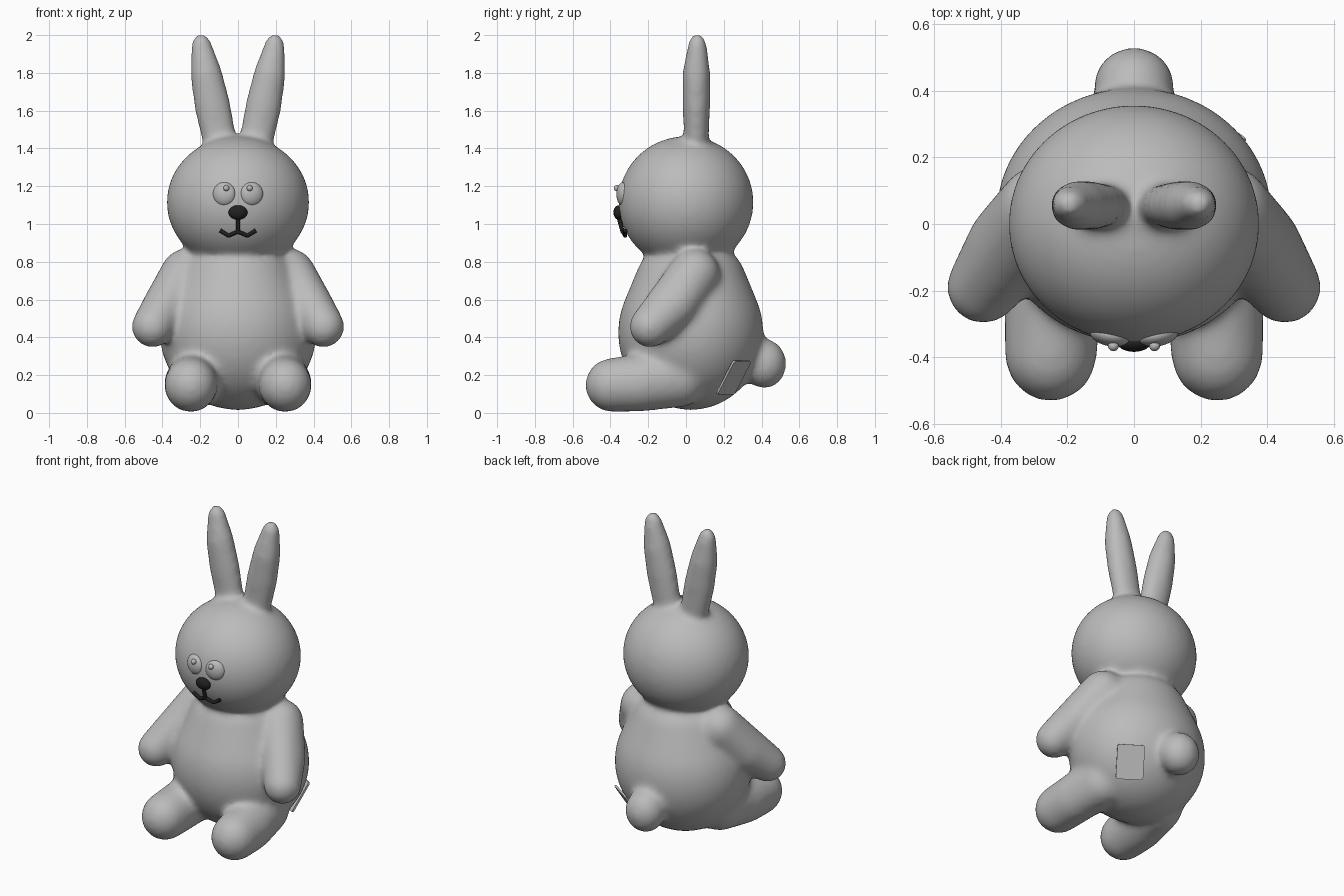
import bpy, bmesh, math
from mathutils import Matrix, Vector

cube = bpy.data.objects.get("Cube")
if cube:
    bpy.data.objects.remove(cube)


def material(name, value):
    mat = bpy.data.materials.new(name)
    mat.use_nodes = True
    colour = (value, value, value, 1)
    mat.diffuse_color = colour
    mat.node_tree.nodes["Principled BSDF"].inputs["Base Color"].default_value = colour
    return mat


GREY = material("soft grey", 0.5)
BLACK = material("black", 0.015)


def finish(bm, name, mat):
    bmesh.ops.recalc_face_normals(bm, faces=bm.faces)
    mesh = bpy.data.meshes.new(name)
    bm.to_mesh(mesh)
    bm.free()
    mesh.materials.append(mat)
    mesh.shade_smooth()
    obj = bpy.data.objects.new(name, mesh)
    bpy.context.collection.objects.link(obj)
    return obj


def ball(bm, centre, radii, turn=0):
    xf = Matrix.Translation(centre) @ Matrix.Rotation(turn, 4, "Z") @ Matrix.Diagonal((*radii, 1))
    bmesh.ops.create_uvsphere(bm, u_segments=48, v_segments=28, radius=1, matrix=xf)


def skin(bm, side, *balls):
    """Convex skin wrapped around a chain of balls, on one side."""
    part = bmesh.new()
    for (x, y, z), radii in balls:
        ball(part, (side * x, y, z), radii)
    hull = bmesh.ops.convex_hull(part, input=part.verts[:])
    bmesh.ops.delete(part, geom=[v for v in hull["geom_interior"] if isinstance(v, bmesh.types.BMVert)],
                     context="VERTS")
    temp = bpy.data.meshes.new("skin")
    part.to_mesh(temp)
    part.free()
    bm.from_mesh(temp)
    bpy.data.meshes.remove(temp)


# Plush body: torso, head, tail, limbs and ears fused into one soft skin
bm = bmesh.new()
skin(bm, 1, ((0, 0.025, 0.425), (0.415, 0.385, 0.41)), ((0, 0.025, 0.73), (0.3, 0.285, 0.18)))
ball(bm, (0, 0, 1.115), (0.378, 0.358, 0.35))
ball(bm, (0, 0.415, 0.26), (0.122, 0.117, 0.132))
for side in (-1, 1):
    # Arm
    skin(bm, side, ((0.275, 0.045, 0.735), (0.135,) * 3), ((0.38, -0.06, 0.57), (0.122,) * 3),
         ((0.453, -0.19, 0.456), (0.111,) * 3))
    # Leg
    skin(bm, side, ((0.22, -0.03, 0.19), (0.14, 0.14, 0.16)), ((0.25, -0.24, 0.155), (0.14, 0.14, 0.148)),
         ((0.25, -0.39, 0.147), (0.139, 0.144, 0.143)))
    # Ear
    skin(bm, side, ((0.105, 0.055, 1.48), (0.093, 0.068, 0.1)), ((0.136, 0.055, 1.63), (0.097, 0.074, 0.1)),
         ((0.168, 0.055, 1.79), (0.085, 0.075, 0.1)), ((0.194, 0.06, 1.937), (0.056, 0.052, 0.075)))
body = finish(bm, "plush_body", GREY)
remesh = body.modifiers.new("fuse", "REMESH")
remesh.mode = "VOXEL"
remesh.voxel_size = 0.016
remesh.use_smooth_shade = True
soften = body.modifiers.new("soften", "SMOOTH")
soften.factor = 0.5
soften.iterations = 22

# Eyes with small raised pupils
for side, label in ((-1, "right"), (1, "left")):
    bm = bmesh.new()
    ball(bm, (side * 0.073, -0.333, 1.158), (0.061, 0.034, 0.063), side * 0.22)
    finish(bm, label + "_eye", GREY)
    bm = bmesh.new()
    ball(bm, (side * 0.062, -0.366, 1.19), (0.016,) * 3)
    finish(bm, label + "_pupil", GREY)

# Nose
bm = bmesh.new()
ball(bm, (0, -0.356, 1.061), (0.05, 0.028, 0.038))
finish(bm, "nose", BLACK)

# Stitched mouth: a stem and two upturned strokes
curve = bpy.data.curves.new("mouth", "CURVE")
curve.dimensions = "3D"
curve.bevel_depth = 0.011
curve.bevel_resolution = 2
curve.use_fill_caps = True
stem = [(0, -0.358, 1.04), (0, -0.335, 0.957)]
strokes = [[(0, -0.335, 0.96), (s * 0.05, -0.322, 0.938), (s * 0.095, -0.322, 0.966)] for s in (-1, 1)]
for path in [stem] + strokes:
    spline = curve.splines.new("POLY")
    spline.points.add(len(path) - 1)
    for point, co in zip(spline.points, path):
        point.co = (*co, 1)
curve.materials.append(BLACK)
bpy.context.collection.objects.link(bpy.data.objects.new("mouth", curve))

# Sewn patch on the rear of the left hip
across = Vector((-0.135, 0.09, 0))
up = Vector((0.06, 0.09, 0.175))
out = across.cross(up).normalized()
bm = bmesh.new()
axes = Matrix((across, up, out * 0.012)).transposed().to_4x4()
bmesh.ops.create_cube(bm, size=1, matrix=Matrix.Translation((0.24, 0.252, 0.187)) @ axes)
corners = [e for e in bm.edges if abs((e.verts[0].co - e.verts[1].co).normalized().dot(out)) > 0.9]
bmesh.ops.bevel(bm, geom=corners, offset=0.015, segments=3, profile=0.5, affect="EDGES")
patch = finish(bm, "hip_patch", GREY)
patch.data.shade_flat()
